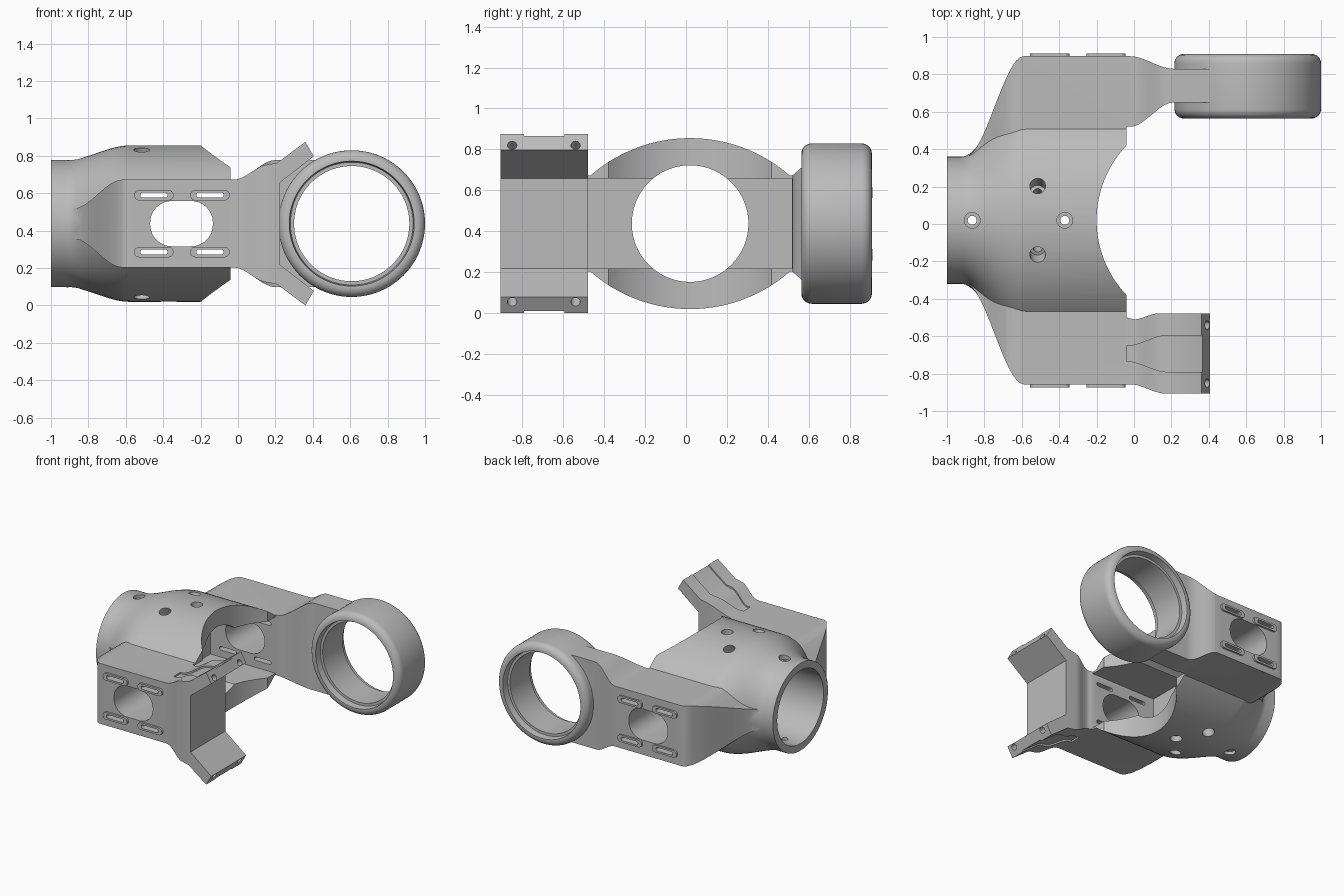
import bpy, bmesh, math
from mathutils import Vector, Matrix

cube = bpy.data.objects.get("Cube")
if cube:
    bpy.data.objects.remove(cube, do_unlink=True)

CY, CZ = 0.02, 0.437          # axis of the hub
RX, RR = 0.608, 0.392         # ring centre and radius

grey = bpy.data.materials.new("plain_grey")
grey.use_nodes = True
grey.diffuse_color = (0.5, 0.5, 0.5, 1)
grey.node_tree.nodes["Principled BSDF"].inputs["Base Color"].default_value = (0.5, 0.5, 0.5, 1)


def finish(bm, name):
    bmesh.ops.recalc_face_normals(bm, faces=bm.faces)
    mesh = bpy.data.meshes.new(name)
    bm.to_mesh(mesh)
    bm.free()
    mesh.materials.append(grey)
    ob = bpy.data.objects.new(name, mesh)
    bpy.context.collection.objects.link(ob)
    return ob


def prism(name, pts, axis, a, b):
    """Extrude a flat outline along y or z from a to b."""
    bm = bmesh.new()
    place = (lambda u, v, w: (u, w, v)) if axis == "y" else (lambda u, v, w: (u, v, w))
    rows = [[bm.verts.new(place(u, v, w)) for u, v in pts] for w in (a, b)]
    n = len(pts)
    bm.faces.new(rows[0])
    bm.faces.new(rows[1])
    for i in range(n):
        j = (i + 1) % n
        bm.faces.new((rows[0][i], rows[0][j], rows[1][j], rows[1][i]))
    return finish(bm, name)


def cylinder(name, r, start, end, sides=64):
    start, end = Vector(start), Vector(end)
    turn = (end - start).to_track_quat("Z", "Y").to_matrix().to_4x4()
    bm = bmesh.new()
    bmesh.ops.create_cone(bm, cap_ends=True, segments=sides, radius1=r, radius2=r,
                          depth=(end - start).length,
                          matrix=Matrix.Translation((start + end) / 2) @ turn)
    return finish(bm, name)


def combine(ob, tool, op="DIFFERENCE"):
    mod = ob.modifiers.new("combine", "BOOLEAN")
    mod.operation, mod.object, mod.solver = op, tool, "EXACT"
    bpy.context.view_layer.objects.active = ob
    bpy.ops.object.modifier_apply(modifier=mod.name)
    bpy.data.objects.remove(tool, do_unlink=True)


def smooth(t):
    t = min(max(t, 0), 1)
    return t * t * (3 - 2 * t)


def s_curve(p, q, n=10):
    return [(p[0] + (q[0] - p[0]) * i / n, p[1] + (q[1] - p[1]) * smooth(i / n))
            for i in range(n + 1)]


def rounded(cx, cz, w, h, r, n=8):
    pts = []
    for k, (sx, sz) in enumerate([(1, 1), (-1, 1), (-1, -1), (1, -1)]):
        for i in range(n + 1):
            a = math.pi / 2 * (k + i / n)
            pts.append((cx + sx * (w / 2 - r) + r * math.cos(a),
                        cz + sz * (h / 2 - r) + r * math.sin(a)))
    return pts


def mirrored(top):
    """Side outline from half heights, repeated below the hub axis."""
    return [(x, CZ + h) for x, h in top] + [(x, CZ - h) for x, h in reversed(top)]


def hub():
    """Loft from a round tube to a lens-shaped dome."""
    bm = bmesh.new()
    rings, n = [], 40
    xs = [-1] + [-0.92 + 0.34 * i / 16 for i in range(17)] + [-0.04]
    for x in xs:
        t = smooth((x + 0.92) / 0.34)
        r, d = 0.34 + 0.4 * t, 0.322 * t
        a = math.acos(d / r)
        ring = []
        for s in (1, -1):
            for i in range(n):
                b = a - 2 * a * i / n
                ring.append(bm.verts.new((x, CY + s * r * math.sin(b),
                                          CZ + s * (r * math.cos(b) - d))))
        rings.append(ring)
    for p, q in zip(rings, rings[1:]):
        for i in range(2 * n):
            j = (i + 1) % (2 * n)
            bm.faces.new((p[i], p[j], q[j], q[i]))
    bm.faces.new(rings[0])
    bm.faces.new(rings[-1])
    return finish(bm, "yoke_body")


body = hub()
tail = s_curve((-0.88, 0.08), (-0.62, 0.235), 8)

# Rear arm: plan outline crossed with its side outline
plan = (s_curve((-0.9, 0.36), (-0.59, 0.897), 16) + s_curve((-0.02, 0.897), (0.21, 0.83))
        + [(0.41, 0.83), (0.41, 0.65)] + s_curve((0.21, 0.65), (-0.02, 0.52))
        + [(-0.04, 0.52), (-0.04, 0.3), (-0.6, 0.1), (-0.9, 0.1)])
arm = prism("rear_arm", plan, "z", -0.2, 1.1)
side = mirrored(tail + s_curve((-0.02, 0.235), (0.2, 0.34)) + [(0.41, 0.34)])
combine(arm, prism("side", side, "y", 0, 1), "INTERSECT")
combine(arm, cylinder("clear", 0.35, (RX, 0.4, CZ), (RX, 1, CZ), 96))
combine(body, arm, "UNION")

# Front arm ending in a V-shaped clamp
plan = (s_curve((-0.9, -0.32), (-0.59, -0.857), 16) + s_curve((-0.02, -0.857), (0.17, -0.907))
        + [(0.41, -0.907), (0.41, -0.478)] + s_curve((0.13, -0.478), (0, -0.51))
        + [(-0.04, -0.5), (-0.04, -0.3), (-0.6, -0.1), (-0.9, -0.1)])
arm = prism("front_arm", plan, "z", -0.2, 1.1)
clamp_top = s_curve((-0.02, 0.235), (0.16, 0.315), 8) + [(0.21, 0.325), (0.36, 0.437)]
side = mirrored(tail + clamp_top + [(0.405, 0.36), (0.225, 0.22)])
combine(arm, prism("side", side, "y", -1, 0), "INTERSECT")

# Shallow tapered groove over and under the clamp
half = s_curve((-0.04, 0.04), (0.18, 0.098)) + [(0.5, 0.098)]
taper = [(x, -0.693 + w) for x, w in half] + [(x, -0.693 - w) for x, w in reversed(half)]
for s in (1, -1):
    floor = [(x, CZ + s * (h - 0.013)) for x, h in [(-0.05, 0.235)] + clamp_top + [(0.45, 0.505)]]
    groove = prism("groove", floor + [(0.45, CZ + s * 0.6), (-0.05, CZ + s * 0.6)], "y", -1, -0.4)
    combine(groove, prism("taper", taper, "z", -0.3, 1.2), "INTERSECT")
    combine(arm, groove)
    # Bolt holes through the clamp tips
    for y in (-0.85, -0.54):
        tip = Vector((0.382, y, CZ + s * 0.375))
        way = Vector((0.78, 0, s * 0.62))
        combine(arm, cylinder("bolt", 0.023, tip - way * 0.15, tip + way * 0.1, 24))
combine(body, arm, "UNION")

# Raised slot rims on the outside of both arms
slots = [(x, CZ + s * 0.152) for x in (-0.45, -0.15) for s in (1, -1)]
for x, z in slots:
    for a, b in ((-0.873, -0.84), (0.88, 0.911)):
        combine(body, prism("rim", rounded(x, z, 0.21, 0.056, 0.027), "y", a, b), "UNION")

# Scooped mouth, inner pocket and bore
arc = [(0.38 - 0.58 * math.cos(a), CY + 0.58 * math.sin(a))
       for a in [math.radians(-43.5 + 87 * i / 32) for i in range(33)]]
combine(body, prism("mouth", arc + [(0.3, CY + 0.4), (0.3, CY - 0.4)], "z", -0.2, 1.1))
pocket = [(-0.6, -0.5), (0.05, -0.5), (0.05, 0.518), (-0.6, 0.518)]
combine(body, prism("pocket", pocket, "z", CZ - 0.22, CZ + 0.22))
combine(body, cylinder("bore", 0.285, (-1.1, CY, CZ), (0, CY, CZ), 96))

# Windows and slots through both arms
combine(body, prism("window", rounded(-0.302, CZ, 0.335, 0.242, 0.115), "y", -1.2, 1.2))
for x, z in slots:
    combine(body, prism("slot", rounded(x, z, 0.145, 0.027, 0.012), "y", -1.2, 1.2))

# Counterbored screw holes around the hub
for x, angle, seat in ((-0.865, 0, 0.315), (-0.37, 0, 0.37), (-0.515, 25, 0.35), (-0.515, -25, 0.35)):
    way = Vector((0, math.sin(math.radians(angle)), math.cos(math.radians(angle))))
    mid = Vector((x, CY, CZ))
    combine(body, cylinder("screw", 0.024, mid - way * 0.6, mid + way * 0.6, 32))
    for s in (1, -1):
        combine(body, cylinder("seat", 0.042, mid + way * s * seat, mid + way * s * 0.6, 32))

# Ring with rounded rims and a stepped bore, turned about the y direction
section = rounded(0.348, 0.7365, 0.086, 0.345, 0.001, 1)
y0, y1, fillet = 0.564, 0.909, 0.05
section = [(0.308, y0 + 0.05), (0.328, y0 + 0.05), (0.334, y0)]
for yc, start in ((y0 + fillet, -90), (y1 - fillet, 0)):
    section += [(RR - fillet + fillet * math.cos(math.radians(start + 15 * i)),
                 yc + fillet * math.sin(math.radians(start + 15 * i))) for i in range(7)]
section += [(0.334, y1), (0.328, y1 - 0.05), (0.308, y1 - 0.05)]
bm = bmesh.new()
steps = 96
loops = []
for k in range(steps):
    a = 2 * math.pi * k / steps
    loops.append([bm.verts.new((RX + r * math.cos(a), y, CZ + r * math.sin(a))) for r, y in section])
for k in range(steps):
    p, q = loops[k], loops[(k + 1) % steps]
    for i in range(len(section)):
        j = (i + 1) % len(section)
        bm.faces.new((p[i], p[j], q[j], q[i]))
ring = finish(bm, "arm_ring")

for ob in (body, ring):
    bpy.ops.object.select_all(action="DESELECT")
    ob.select_set(True)
    bpy.context.view_layer.objects.active = ob
    bpy.ops.object.shade_smooth_by_angle(angle=math.radians(30))
